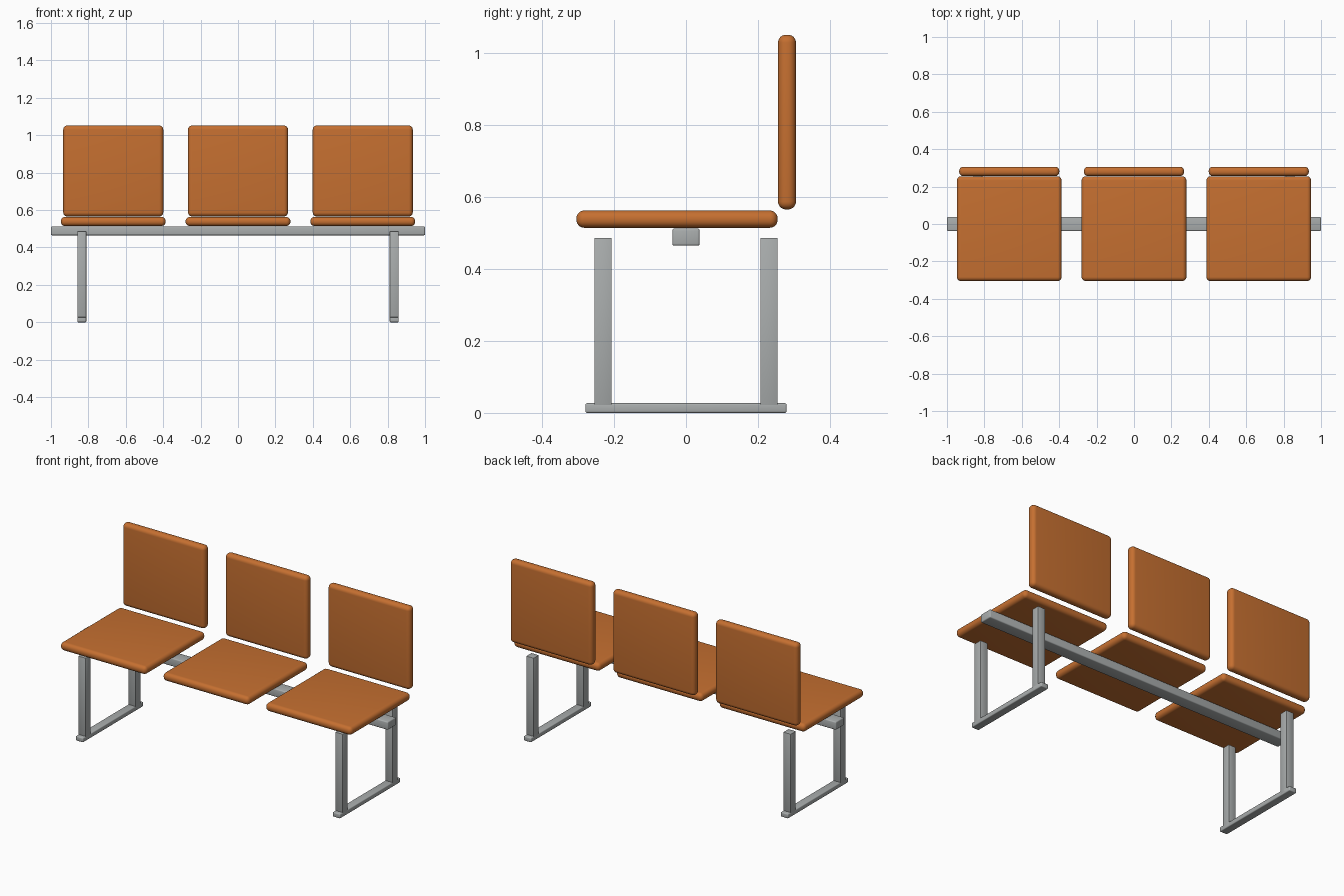
import bpy
import math

cube = bpy.data.objects.get("Cube")
if cube:
    bpy.data.objects.remove(cube, do_unlink=True)


def make_material(name, colour):
    mat = bpy.data.materials.new(name)
    mat.use_nodes = True
    mat.diffuse_color = colour
    mat.node_tree.nodes["Principled BSDF"].inputs["Base Color"].default_value = colour
    return mat


orange = make_material("orange upholstery", (0.56, 0.16, 0.03, 1))
steel = make_material("grey steel", (0.40, 0.42, 0.42, 1))


def rounded_box(name, centre, size, radius, segments, mat):
    """Box with bevelled edges, smooth shaded."""
    bpy.ops.mesh.primitive_cube_add(size=1, location=centre)
    obj = bpy.context.object
    obj.name = name
    obj.scale = size
    bpy.ops.object.transform_apply(location=False, rotation=False, scale=True)
    bevel = obj.modifiers.new("rounding", 'BEVEL')
    bevel.width = radius
    bevel.segments = segments
    bpy.ops.object.modifier_apply(modifier=bevel.name)
    bpy.ops.object.shade_smooth_by_angle(angle=math.radians(35))
    obj.data.materials.append(mat)
    return obj


# Beam carrying the seats
rounded_box("beam", (0, 0, 0.489), (2, 0.076, 0.048), 0.006, 3, steel)

# Seat and backrest cushions
for place, x in (("right", -0.667), ("middle", 0), ("left", 0.667)):
    rounded_box(f"seat_{place}", (x, -0.025, 0.539), (0.56, 0.56, 0.048), 0.022, 6, orange)
    rounded_box(f"backrest_{place}", (x, 0.281, 0.809), (0.535, 0.05, 0.486), 0.022, 6, orange)

# Leg frames: a floor rail with two posts at each end
for side, x in (("right", -0.835), ("left", 0.835)):
    rounded_box(f"foot_rail_{side}", (x, 0, 0.0135), (0.048, 0.56, 0.027), 0.005, 3, steel)
    for end, y in (("front", -0.231), ("back", 0.231)):
        rounded_box(f"{end}_post_{side}", (x, y, 0.246), (0.048, 0.048, 0.482), 0.002, 2, steel)
